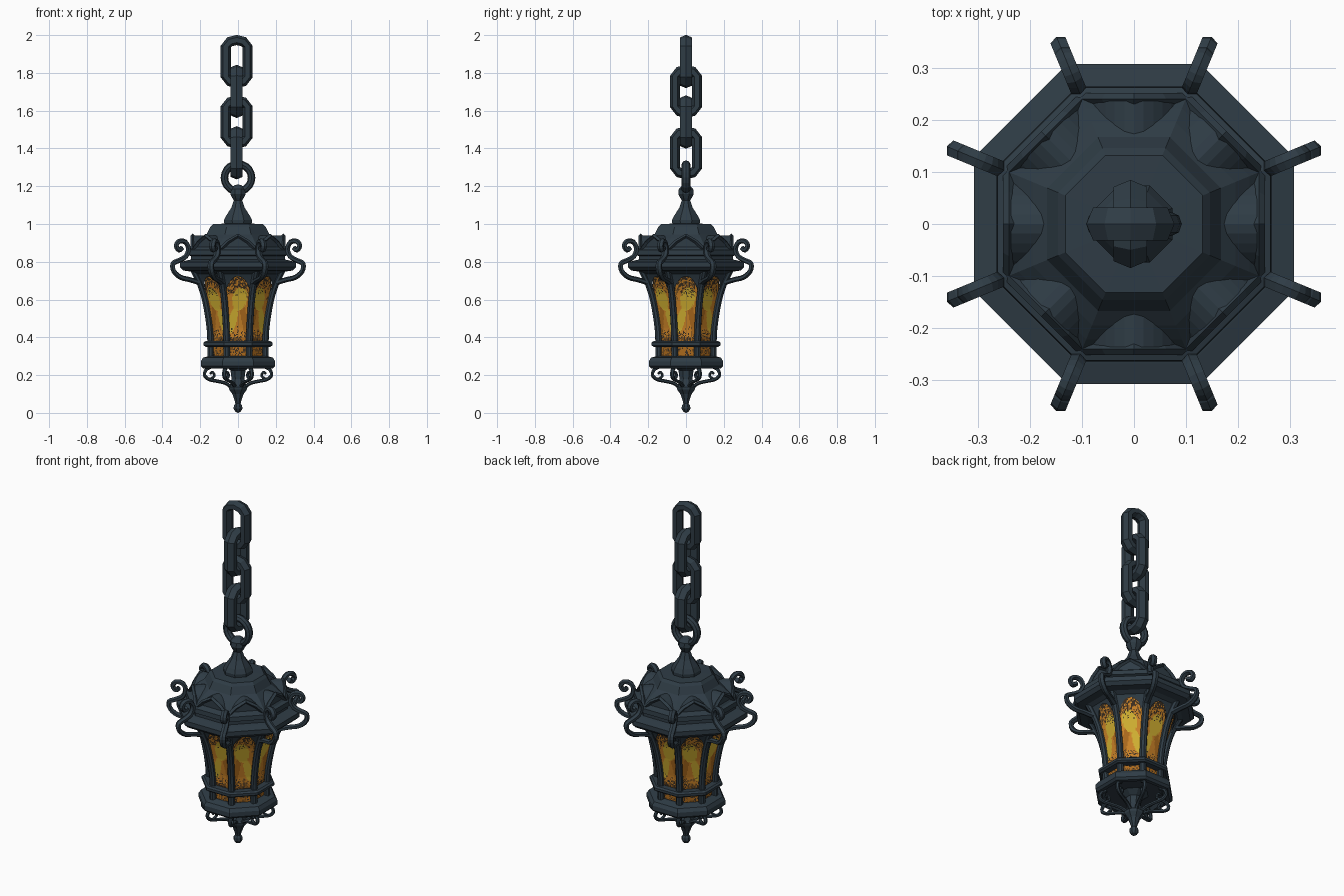
import bpy, bmesh, math, random
from mathutils import Vector

if "Cube" in bpy.data.objects:
    bpy.data.objects.remove(bpy.data.objects["Cube"])

random.seed(4)
SIDES = [math.radians(45 * i) for i in range(8)]            # flat sides
CORNERS = [a + math.radians(22.5) for a in SIDES]           # octagon corners
C8, T8 = math.cos(math.pi / 8), math.tan(math.pi / 8)


def material(name, rgb):
    m = bpy.data.materials.new(name)
    m.diffuse_color = (*rgb, 1)
    m.use_nodes = True
    m.node_tree.nodes["Principled BSDF"].inputs["Base Color"].default_value = m.diffuse_color
    return m


IRON = material("dark_iron", (0.028, 0.045, 0.06))
ORANGE = material("orange_glass", (0.58, 0.22, 0.02))
YELLOW = material("yellow_glass", (0.62, 0.42, 0.03))
AMBER = material("deep_amber_glass", (0.40, 0.14, 0.012))
SOOT = material("soot_speckle", (0.045, 0.028, 0.015))


def finish(name, bm, mats=(IRON,), recalc=True):
    bmesh.ops.remove_doubles(bm, verts=bm.verts, dist=1e-5)
    if recalc:
        bmesh.ops.recalc_face_normals(bm, faces=bm.faces)
    me = bpy.data.meshes.new(name)
    bm.to_mesh(me)
    bm.free()
    ob = bpy.data.objects.new(name, me)
    for m in mats:
        me.materials.append(m)
    bpy.context.collection.objects.link(ob)
    return ob


def lathe(name, profile, n=8):
    """Turned part; profile is (apothem, height)."""
    bm = bmesh.new()
    rings = []
    for r, z in profile:
        R = r / math.cos(math.pi / n)
        rings.append([bm.verts.new((R * math.cos((k + .5) * math.tau / n),
                                    R * math.sin((k + .5) * math.tau / n), z)) for k in range(n)])
    for a, b in zip(rings, rings[1:]):
        for k in range(n):
            bm.faces.new((a[k], a[(k + 1) % n], b[(k + 1) % n], b[k]))
    return finish(name, bm)


def smooth_path(pts, sub):
    """Catmull-Rom refinement of an open 2D path."""
    p = [Vector(q) for q in pts]
    p = [2 * p[0] - p[1]] + p + [2 * p[-1] - p[-2]]
    out = []
    for i in range(1, len(p) - 2):
        a, b, c, d = p[i - 1:i + 3]
        for j in range(sub):
            t = j / sub
            out.append(.5 * (2 * b + (c - a) * t + (2 * a - 5 * b + 4 * c - d) * t * t
                             + (3 * b - a - 3 * c + d) * t ** 3))
    return out + [p[-2]]


def sweep(bm, pts, ra, rb, place, n=6, closed=False):
    """Bar along a 2D path; ra in the path's plane, rb across it."""
    p = [Vector(q) for q in pts]
    N = len(p)
    rings = []
    for i in range(N):
        nxt, prv = (p[(i + 1) % N], p[i - 1]) if closed else (p[min(i + 1, N - 1)], p[max(i - 1, 0)])
        d = (nxt - prv).normalized()
        nrm = Vector((d.y, -d.x))
        ring = []
        for k in range(n):
            a = k * math.tau / n
            q = p[i] + nrm * ra * math.cos(a)
            ring.append(bm.verts.new(place(q.x, q.y, rb * math.sin(a))))
        rings.append(ring)
    for i in range(N if closed else N - 1):
        a, b = rings[i], rings[(i + 1) % N]
        for k in range(n):
            bm.faces.new((a[k], a[(k + 1) % n], b[(k + 1) % n], b[k]))
    if not closed:
        bm.faces.new(rings[0])
        bm.faces.new(rings[-1])


def radial(a):
    ca, sa = math.cos(a), math.sin(a)
    return lambda r, z, w: (r * ca - w * sa, r * sa + w * ca, z)


def eight(name, pts, ra, rb, sub=3, n=6):
    bm = bmesh.new()
    for a in CORNERS:
        sweep(bm, smooth_path(pts, sub), ra, rb, radial(a), n)
    return finish(name, bm)


# body flare: apothem by height
BODY = [(.29, .145), (.37, .146), (.45, .150), (.55, .165), (.63, .183), (.70, .208), (.76, .238)]


def apothem(z):
    for (z0, r0), (z1, r1) in zip(BODY, BODY[1:]):
        if z <= z1:
            return r0 + (r1 - r0) * (z - z0) / (z1 - z0)
    return BODY[-1][1]


# chain links and hanging ring
half = [(.058, -.08), (.058, .08), (.036, .105), (0, .114), (-.036, .105), (-.058, .08),
        (-.058, -.08), (-.036, -.105), (0, -.114), (.036, -.105)]
for i, zc in enumerate((1.86, 1.702, 1.54, 1.377)):
    bm = bmesh.new()
    if i % 2 == 0:
        place = lambda u, v, w, z=zc: (u - .007, w, v + z)
    else:
        place = lambda u, v, w, z=zc: (w - .007, u, v + z)
    sweep(bm, half, .027, .037, place, 6, True)
    finish("chain_link_%d" % (i + 1), bm)
bm = bmesh.new()
ring = [(.072 * math.cos(t * math.tau / 20), .072 * math.sin(t * math.tau / 20)) for t in range(20)]
sweep(bm, ring, .02, .023, lambda u, v, w: (u, w, v + 1.245), 8, True)
finish("hanging_ring", bm)

# top finial
lathe("top_finial", [(0, .99), (.072, .995), (.074, 1.02), (.062, 1.045), (.036, 1.085), (.022, 1.125),
                     (.03, 1.138), (.041, 1.16), (.038, 1.185), (.02, 1.205), (0, 1.21)], 8)

# roof with cornice rim
lathe("roof_and_rim", [(0, .735), (.215, .73), (.25, .748), (.29, .754), (.308, .772), (.308, .798),
                       (.268, .808), (.248, .812), (.248, .83), (.264, .836), (.262, .862), (.245, .868),
                       (.222, .895), (.195, .922), (.167, .945), (.146, .985), (.132, 1.0), (0, 1.004)])

# gables on the roof sides, with raised edging
gable = [(-.1, .855), (-.055, .912), (0, .94), (.055, .912), (.1, .855)]
bm, be = bmesh.new(), bmesh.new()
for a in SIDES:
    f = radial(a)
    outer = [bm.verts.new(f(.236, z, s)) for s, z in smooth_path(gable, 3)]
    inner = [bm.verts.new(f(.13, z, s)) for s, z in smooth_path(gable, 3)]
    bm.faces.new(outer)
    bm.faces.new(inner)
    for k in range(len(outer)):
        j = (k + 1) % len(outer)
        bm.faces.new((outer[k], outer[j], inner[j], inner[k]))
    sweep(be, [(-.1, .858), (-.055, .905), (0, .938), (.055, .905), (.1, .858)], .011, .012,
          lambda s, z, w, f=f: f(.24 + w, z, s), 4)
finish("roof_gables", bm)
finish("gable_edging", be)

# corner scrolls
eight("corner_scrolls", [(.225, .69), (.275, .705), (.33, .718), (.368, .75), (.373, .79), (.335, .808),
                         (.298, .83), (.284, .87), (.303, .905), (.338, .908), (.354, .884),
                         (.338, .862), (.32, .874)], .0135, .018)

# corner ribs following the flare
eight("corner_ribs", [(r / C8, z) for z, r in BODY], .017, .019, 2, 8)

# glass windows with spandrels above the arches
glass, span = bmesh.new(), bmesh.new()


def cell_material(s, z, flip):
    s *= flip
    dark = max(0, 1 - (z - .36) / .1, (z - .62) / .1 + .35 * abs(s) if z > .60 else 0)
    if z < .36:
        dark = .4
    if random.random() < dark * .75:
        return 3
    if z < .4:
        return 2
    if ((s - .12) / .55) ** 2 + ((z - .60 - .02 * s) / .06) ** 2 < 1:
        return 1
    if ((s + .42 - 3 * (z - .49)) / .33) ** 2 + ((z - .49) / .065) ** 2 < 1:
        return 1
    return 2 if abs(s - .55 + 3 * (z - .48)) < .22 and z < .56 else 0


def arch(s):
    return .722 - .075 * abs(s / .8) ** 2.2


def sheet(bm, a, smax, nu, nv, lo, hi, inset, mat=None):
    f = radial(a)

    def pt(i, j):
        s = -smax + 2 * smax * i / nu
        z = lo(s) + (hi(s) - lo(s)) * j / nv
        return s, z
    grid = [[None] * (nv + 1) for _ in range(nu + 1)]
    for i in range(nu + 1):
        for j in range(nv + 1):
            s, z = pt(i, j)
            r = apothem(z)
            grid[i][j] = bm.verts.new(f(r - inset, z, s * r * T8))
    for i in range(nu):
        for j in range(nv):
            face = bm.faces.new((grid[i][j], grid[i + 1][j], grid[i + 1][j + 1], grid[i][j + 1]))
            if mat:
                s, z = pt(i + .5, j + .5)
                face.material_index = mat(s, z)


for k, a in enumerate(SIDES):
    rule = lambda s, z, fl=(1 if k % 2 == 0 else -1): cell_material(s, z, fl)
    sheet(glass, a, .92, 22, 64, lambda s: .36, lambda s: arch(s) + .01, .008, rule)
    sheet(glass, a, .92, 22, 10, lambda s: .29, lambda s: .36, .008, rule)
    sheet(span, a, .97, 16, 3, arch, lambda s: .755, 0)
finish("glass_windows", glass, (ORANGE, YELLOW, AMBER, SOOT), False)
finish("window_arch_plates", span, (IRON,), False)

# rings around the body
lathe("lower_band", [(.135, .35), (.172, .35), (.182, .358), (.182, .372), (.172, .38), (.135, .38)])
lathe("base_ring", [(0, .25), (.15, .25), (.165, .235), (.185, .235), (.197, .247), (.197, .273),
                    (.185, .292), (.15, .302), (0, .302)])

# bottom scroll arms and finial
eight("bottom_arms", [(.155, .245), (.183, .228), (.192, .20), (.168, .178), (.12, .168),
                      (.075, .158), (.035, .135)], .0095, .011)
eight("bottom_arm_curls", [(.16, .178), (.135, .195), (.145, .215), (.16, .208)], .007, .009)
lathe("bottom_finial", [(0, .255), (.075, .252), (.04, .225), (.034, .18), (.042, .15), (.05, .138),
                        (.048, .125), (.03, .10), (.016, .06), (.014, .05), (.022, .038), (.023, .022),
                        (.014, .006), (0, 0)])
